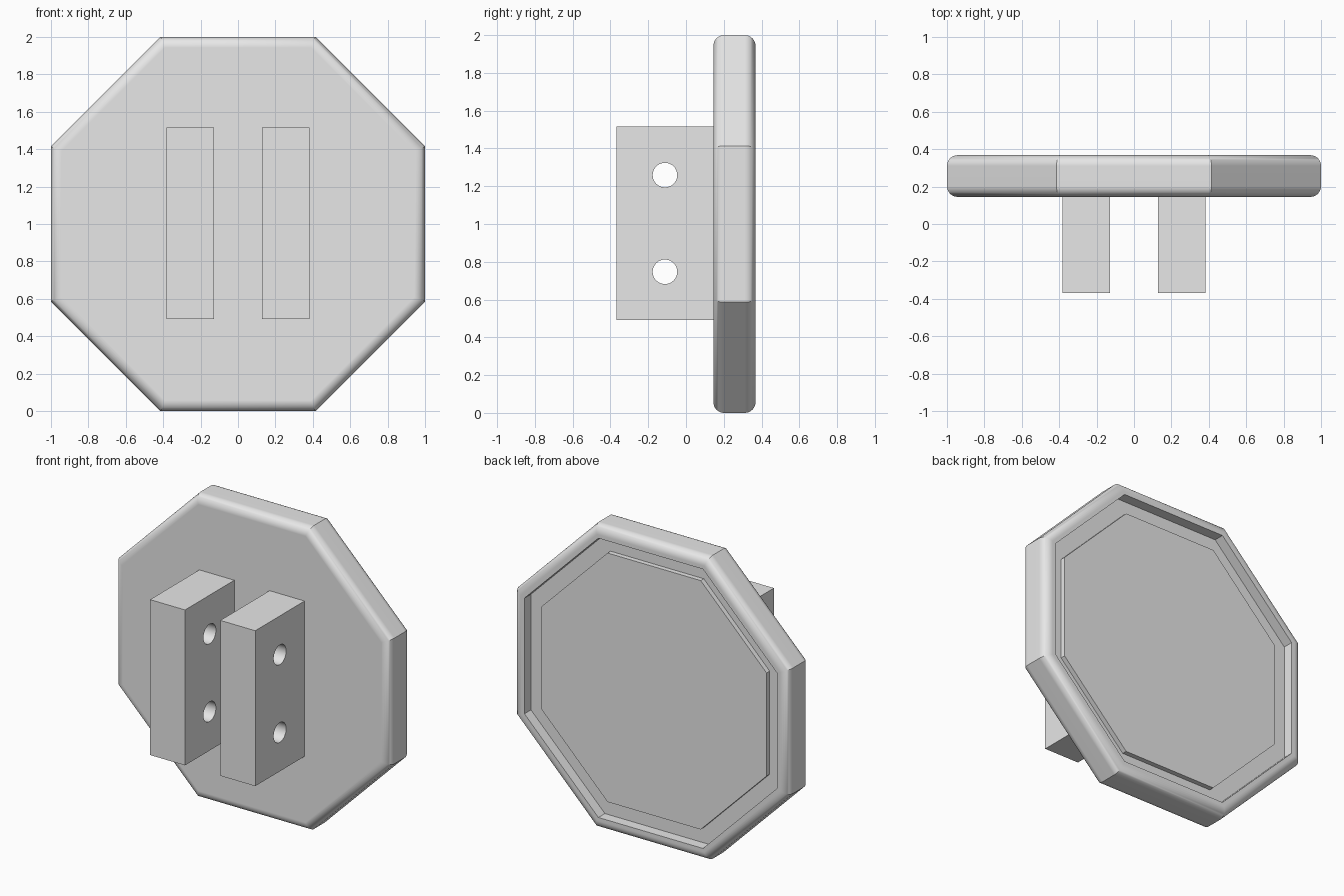
import bpy, bmesh, math
from mathutils import Vector

cube = bpy.data.objects.get("Cube")
if cube:
    bpy.data.objects.remove(cube, do_unlink=True)

# One plain grey material
grey = bpy.data.materials.new("plain_grey")
grey.use_nodes = True
grey.diffuse_color = (0.8, 0.8, 0.8, 1)
grey.node_tree.nodes["Principled BSDF"].inputs["Base Color"].default_value = (0.8, 0.8, 0.8, 1)

FRONT, BACK = 0.145, 0.368        # plate faces along y
FLOOR, PANEL = 0.3, 0.332         # groove floor and raised panel
FILLET, STEPS = 0.057, 8
SIDES = 8


def activate(obj):
    bpy.ops.object.select_all(action="DESELECT")
    obj.select_set(True)
    bpy.context.view_layer.objects.active = obj


def finish(obj):
    activate(obj)
    bpy.ops.object.shade_smooth_by_angle(angle=math.radians(30))
    normals = obj.modifiers.new("flat_face_normals", "WEIGHTED_NORMAL")
    normals.keep_sharp = True


def fillet(y_centre, start):
    """Quarter-round of (inradius, y) points on the plate's outer edge."""
    angles = [math.radians(start + 90 * i / STEPS) for i in range(STEPS + 1)]
    return [(1 - FILLET + FILLET * math.cos(a), y_centre + FILLET * math.sin(a)) for a in angles]


# Octagonal plate: rounded rim, groove and raised back panel from one profile
profile = fillet(FRONT + FILLET, -90) + fillet(BACK - FILLET, 0)
profile += [(0.92, BACK), (0.92, FLOOR), (0.82, FLOOR), (0.82, PANEL)]
bm = bmesh.new()
rings = []
for inradius, y in profile:
    r = inradius / math.cos(math.pi / SIDES)
    angles = [2 * math.pi * (k + 0.5) / SIDES for k in range(SIDES)]
    rings.append([bm.verts.new((r * math.cos(a), y, 1 + r * math.sin(a))) for a in angles])
for a, b in zip(rings, rings[1:]):
    for k in range(SIDES):
        n = (k + 1) % SIDES
        bm.faces.new((a[k], a[n], b[n], b[k]))
bm.faces.new(rings[0])
bm.faces.new(rings[-1])
bmesh.ops.recalc_face_normals(bm, faces=bm.faces)
mesh = bpy.data.meshes.new("octagonal_plate")
bm.to_mesh(mesh)
bm.free()
plate = bpy.data.objects.new("octagonal_plate", mesh)
bpy.context.collection.objects.link(plate)
mesh.materials.append(grey)
finish(plate)

# Two mounting lugs, each with two cross-drilled pin holes
LUG_SIZE = Vector((0.255, 0.513, 1.024))
for name, side in (("left_lug", 1), ("right_lug", -1)):
    centre = Vector((side * 0.256, FRONT - LUG_SIZE.y / 2, 1.003))
    bpy.ops.mesh.primitive_cube_add(size=1, location=centre)
    lug = bpy.context.object
    lug.name = name
    lug.scale = LUG_SIZE
    bpy.ops.object.transform_apply(location=False, rotation=False, scale=True)
    lug.data.materials.append(grey)
    for dz in (-0.256, 0.256):
        bpy.ops.mesh.primitive_cylinder_add(
            vertices=40, radius=0.065, depth=0.5,
            location=centre + Vector((0, 0, dz)), rotation=(0, math.pi / 2, 0))
        drill = bpy.context.object
        drill.data.materials.append(grey)
        cut = lug.modifiers.new("pin_hole", "BOOLEAN")
        cut.operation = "DIFFERENCE"
        cut.solver = "EXACT"
        cut.object = drill
        activate(lug)
        bpy.ops.object.modifier_apply(modifier=cut.name)
        bpy.data.objects.remove(drill, do_unlink=True)
    finish(lug)
